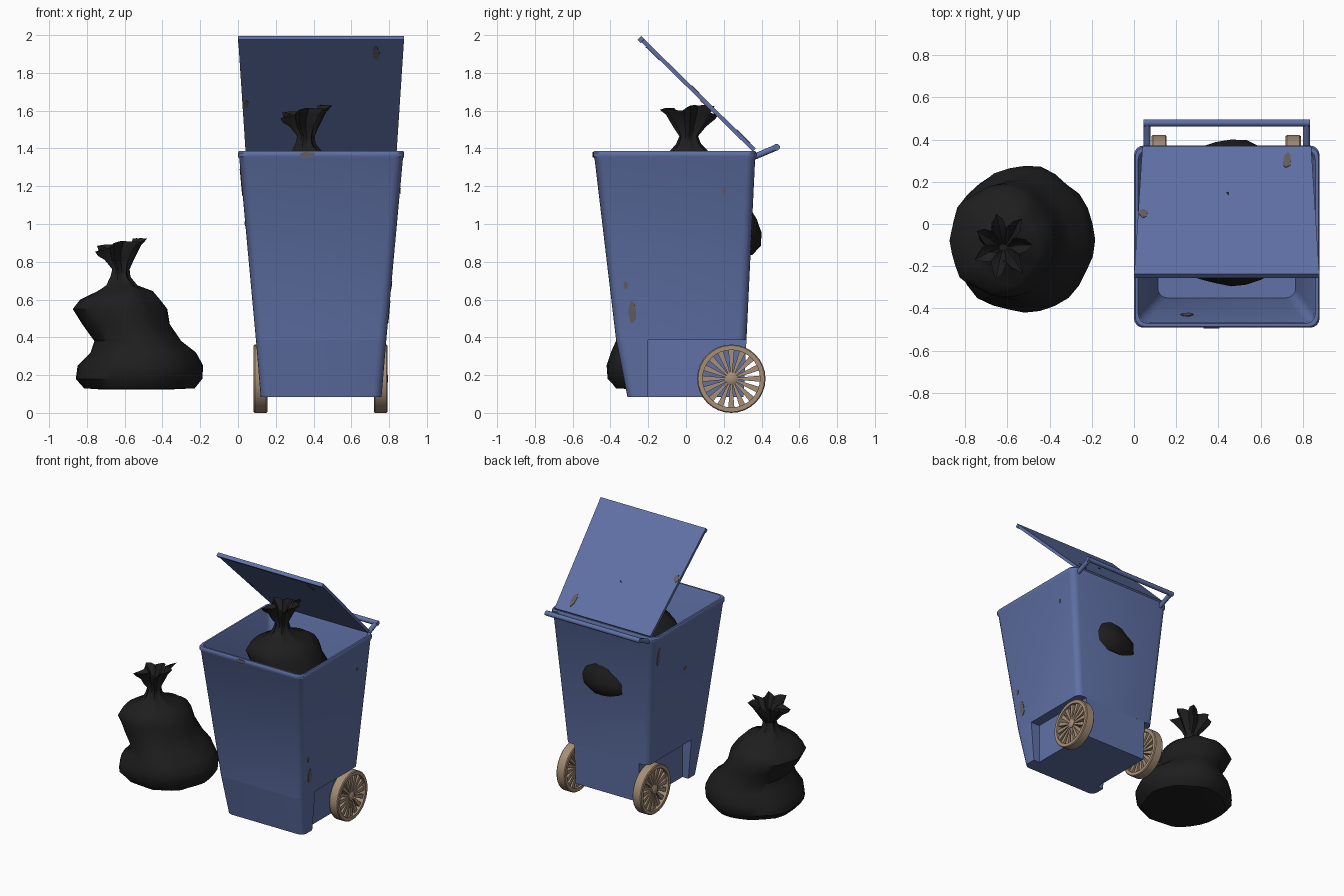
import bpy, bmesh, math, random
from mathutils import Vector

if "Cube" in bpy.data.objects:
    bpy.data.objects.remove(bpy.data.objects["Cube"])

random.seed(4)


def material(name, rgb):
    m = bpy.data.materials.new(name)
    m.diffuse_color = (*rgb, 1)
    m.use_nodes = True
    m.node_tree.nodes["Principled BSDF"].inputs["Base Color"].default_value = m.diffuse_color
    return m


BLUE = material("bin blue", (0.115, 0.165, 0.38))
BLACK = material("bag black", (0.013, 0.013, 0.013))
TAN = material("wheel tan", (0.38, 0.275, 0.185))
RUST = material("dirt grey brown", (0.13, 0.11, 0.115))
CX = 0.44  # bin centre line


def make(name, bm, mat, angle=35):
    bmesh.ops.recalc_face_normals(bm, faces=bm.faces)
    me = bpy.data.meshes.new(name)
    bm.to_mesh(me)
    bm.free()
    me.materials.append(mat)
    me.shade_smooth()
    me.set_sharp_from_angle(angle=math.radians(angle))
    ob = bpy.data.objects.new(name, me)
    bpy.context.collection.objects.link(ob)
    return ob


def loft(bm, rings, cap_start=True, cap_end=True, closed=False):
    loops = [[bm.verts.new(p) for p in r] for r in rings]
    pairs = list(zip(loops, loops[1:])) + ([(loops[-1], loops[0])] if closed else [])
    for a, b in pairs:
        for i in range(len(a)):
            j = (i + 1) % len(a)
            bm.faces.new((a[i], a[j], b[j], b[i]))
    if cap_start and not closed:
        bm.faces.new(loops[0])
    if cap_end and not closed:
        bm.faces.new(loops[-1])


def rounded(hx, y0, y1, z, r=0.045, n=4):
    pts = []
    for k, (cx, cy) in enumerate([(hx - r, y1 - r), (r - hx, y1 - r), (r - hx, y0 + r), (hx - r, y0 + r)]):
        for i in range(n + 1):
            a = math.pi / 2 * (k + i / n)
            pts.append((CX + cx + r * math.cos(a), cy + r * math.sin(a), z))
    return pts


# Upper body: outer wall, rolled rim, inner wall and floor
bm = bmesh.new()
loft(bm, [rounded(0.345, -0.37, 0.32, 0.385), rounded(0.433, -0.484, 0.366, 1.345),
          rounded(0.44, -0.492, 0.372, 1.358), rounded(0.44, -0.492, 0.372, 1.377),
          rounded(0.434, -0.486, 0.366, 1.387), rounded(0.420, -0.472, 0.352, 1.387),
          rounded(0.413, -0.465, 0.345, 1.375), rounded(0.327, -0.35, 0.30, 0.41)])
make("bin_body", bm, BLUE)


# Lower body: narrows behind y = -0.2 to make room for the wheels
def base_ring(hx, y0, y1, z, inner=0.27, step=-0.2, r=0.045):
    right = [(inner, y1), (inner, step), (hx, step)]
    right += [(hx - r + r * math.cos(a), y0 + r - r * math.sin(a))
              for a in (math.pi / 8 * i for i in range(5))]
    pts = right + [(-x, y) for x, y in reversed(right)]
    return [(CX + x, y, z) for x, y in pts]


bm = bmesh.new()
loft(bm, [base_ring(0.32, -0.31, 0.305, 0.085), base_ring(0.345, -0.37, 0.32, 0.386)])
make("bin_base", bm, BLUE)

# Lid, propped open and wider toward its free edge
HINGE, TIP = Vector((CX, 0.362, 1.392)), Vector((CX, -0.245, 1.988))
ALONG = (TIP - HINGE).normalized()
UP = Vector((0, -ALONG.z, ALONG.y)) * -1
if UP.z < 0:
    UP = -UP
bm = bmesh.new()
LEN = (TIP - HINGE).length
rings = []
for t, h in ((0, 0.40), (0.97, 0.438), (0.972, 0.44), (1, 0.44)):
    lo = -0.012 if t < 0.971 else -0.017
    c = HINGE + ALONG * (LEN * t)
    rings.append([c + Vector((sx * h, 0, 0)) + UP * u
                  for sx, u in ((-1, lo), (1, lo), (1, 0.010), (-1, 0.010))])
loft(bm, rings)
make("lid", bm, BLUE)


# Handle: two arms and a grip bar
def bar(name, a, b, w, mat=BLUE, sides=8):
    a, b = Vector(a), Vector(b)
    d = (b - a).normalized()
    u = d.orthogonal().normalized()
    v = d.cross(u)
    bm = bmesh.new()
    loft(bm, [[p + w * (u * math.cos(k) + v * math.sin(k))
               for k in (2 * math.pi * (i + 0.5) / sides for i in range(sides))] for p in (a, b)])
    return make(name, bm, mat, 50)


for side, s in (("left", -1), ("right", 1)):
    bar("handle_arm_" + side, (CX + s * 0.378, 0.352, 1.352), (CX + s * 0.378, 0.485, 1.408), 0.017)
bar("handle_grip", (CX - 0.394, 0.480, 1.407), (CX + 0.394, 0.480, 1.407), 0.018)


# Spoked wheels
def wheel(name, x, out):
    c = Vector((x, 0.24, 0.181))
    bm = bmesh.new()

    def at(r, a, dx):
        return c + Vector((dx, r * math.cos(a), r * math.sin(a)))
    rim = []
    for i in range(32):
        a = 2 * math.pi * i / 32
        rim.append([at(0.152, a, -0.036), at(0.176, a, -0.036), at(0.181, a, -0.03),
                    at(0.181, a, 0.03), at(0.176, a, 0.036), at(0.152, a, 0.036)])
    loft(bm, rim, closed=True)
    n = 16
    for i in range(n):
        a = 2 * math.pi * i / n
        loft(bm, [[at(r, a + sa * w / r, dx) for sa, dx in ((-1, -0.02), (1, -0.02), (1, 0.024), (-1, 0.024))]
                  for r, w in ((0.025, 0.005), (0.157, 0.0165))])
    loft(bm, [[at(r, 2 * math.pi * i / 16, dx) for i in range(16)]
              for r, dx in ((0.02, -0.038), (0.033, -0.03), (0.033, 0.03), (0.02, 0.038))])
    make(name, bm, TAN)


wheel("wheel_left", 0.119, -1)
wheel("wheel_right", 0.755, 1)
bar("axle", (0.13, 0.24, 0.181), (0.75, 0.24, 0.181), 0.012, TAN)

# Tied rubbish bag: z, x min, x max, y centre, y radius, wrinkle
PROFILE = [
    (0.125, -0.74, -0.34, -0.075, 0.20, 0.02), (0.13, -0.82, -0.23, -0.075, 0.30, 0.03),
    (0.18, -0.865, -0.19, -0.075, 0.345, 0.03), (0.25, -0.855, -0.185, -0.075, 0.35, 0.025),
    (0.32, -0.79, -0.225, -0.075, 0.325, 0.03), (0.38, -0.765, -0.30, -0.075, 0.295, 0.03),
    (0.47, -0.83, -0.36, -0.075, 0.275, 0.03), (0.55, -0.875, -0.375, -0.08, 0.27, 0.03),
    (0.60, -0.84, -0.41, -0.09, 0.25, 0.04), (0.645, -0.75, -0.45, -0.10, 0.19, 0.07),
    (0.675, -0.70, -0.54, -0.11, 0.10, 0.10), (0.72, -0.675, -0.575, -0.11, 0.06, 0.12),
    (0.76, -0.665, -0.58, -0.11, 0.045, 0.15), (0.81, -0.70, -0.565, -0.105, 0.07, 0.25),
    (0.87, -0.73, -0.535, -0.10, 0.11, 0.28), (0.895, -0.735, -0.51, -0.10, 0.125, 0.30),
    (0.85, -0.68, -0.56, -0.10, 0.06, 0.25), (0.78, -0.64, -0.60, -0.11, 0.015, 0.1)]


def bag(name, offset):
    rnd = random.Random(7)
    bm = bmesh.new()
    rings, n = [], 28
    for k, (z, x0, x1, cy, ry, w) in enumerate(PROFILE):
        ring = []
        for i in range(n):
            a = 2 * math.pi * i / n
            if k < 10:   # soft lumps on the body
                f = 1 + w * (0.6 * math.sin(5 * a + 0.25 * k) + 0.5 * math.sin(9 * a + 1.0 + 0.5 * k)
                             + rnd.uniform(-0.4, 0.4)) - w * 0.3
            else:        # sharp pleats at the neck and crown
                f = 1 + w * (1 if i % 4 == 0 else -0.9 if i % 4 == 2 else 0) + w * rnd.uniform(-0.3, 0.3)
            x = (x0 + x1) / 2 + (x1 - x0) / 2 * f * math.cos(a)
            zz = z
            if k >= 14 and k < 16:
                zz += 0.20 * (x + 0.62) + 0.015 * math.sin(3 * a)
            ring.append(Vector((x, cy + ry * f * math.sin(a), zz)) + Vector(offset))
        rings.append(ring)
    loft(bm, rings)
    make(name, bm, BLACK, 40)


bag("bag_on_ground", (0, 0, 0))
bag("bag_in_bin", (0.98, 0.125, 0.705))


# Dirt spots: thin irregular plates lying on the surfaces
def spot(name, centre, normal, w, h):
    nrm = Vector(normal).normalized()
    u = nrm.cross(Vector((0, 0, 1))).normalized()
    v = u.cross(nrm)
    bm = bmesh.new()
    ring = []
    for i in range(10):
        a = 2 * math.pi * i / 10
        f = random.uniform(0.7, 1.1)
        ring.append(Vector(centre) + u * (w * f * math.cos(a)) + v * (h * f * math.sin(a)))
    loft(bm, [[p - nrm * 0.001 for p in ring], [p + nrm * 0.003 for p in ring]])
    make(name, bm, RUST)


def wall_x(z, s):
    return CX + s * (0.345 + 0.0917 * (z - 0.385))


for k, (s, y, z, w, h) in enumerate([(1, -0.285, 0.54, 0.025, 0.065), (1, -0.32, 0.68, 0.012, 0.025),
                                     (1, 0.2, 1.175, 0.012, 0.016), (-1, 0.30, 1.22, 0.02, 0.07),
                                     (-1, -0.05, 1.0, 0.022, 0.016)]):
    spot("side_dirt_%d" % k, (wall_x(z, s), y, z), (s, 0, -0.092), w, h)
spot("rim_dirt", (0.365, -0.492, 1.367), (0, -1, 0), 0.045, 0.016)
for k, (x, t, w, h) in enumerate([(0.725, 0.11, 0.022, 0.055), (0.045, 0.53, 0.022, 0.03)]):
    spot("lid_top_dirt_%d" % k, HINGE + ALONG * (LEN * t) + UP * 0.010 + Vector((x - CX, 0, 0)), UP, w, h)
for k, (x, t, w, h) in enumerate([(0.73, 0.87, 0.02, 0.05), (0.045, 0.42, 0.015, 0.03)]):
    spot("lid_under_dirt_%d" % k, HINGE + ALONG * (LEN * t) - UP * 0.012 + Vector((x - CX, 0, 0)), -UP, w, h)
spot("inside_front_dirt", (0.25, -0.43, 1.1), (0, 1, 0.12), 0.04, 0.06)
